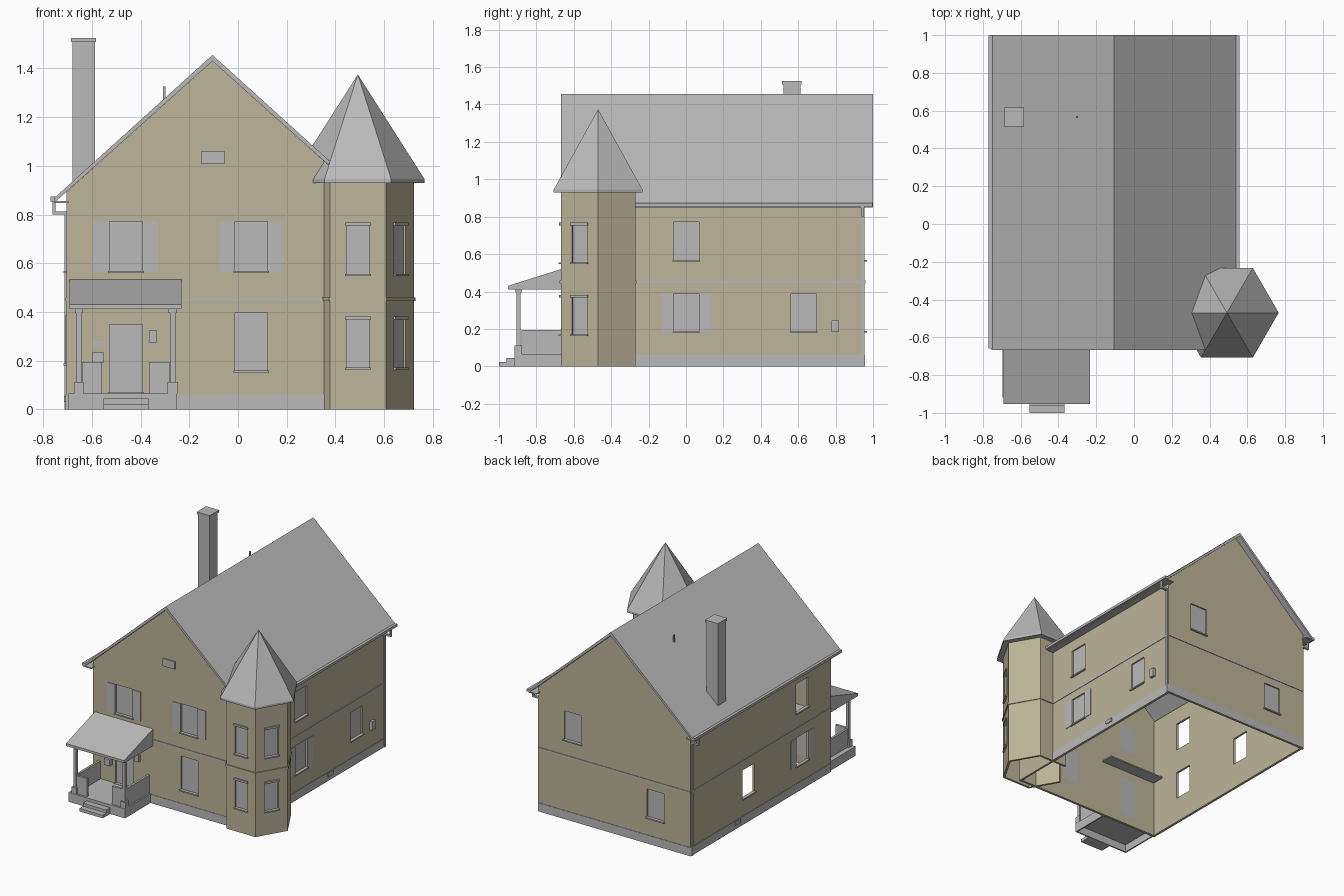
import bpy, bmesh
from math import radians, sin, cos
from mathutils import Matrix, Vector

cube = bpy.data.objects.get("Cube")
if cube:
    bpy.data.objects.remove(cube, do_unlink=True)


def material(name, rgb):
    m = bpy.data.materials.new(name)
    m.use_nodes = True
    m.diffuse_color = (*rgb, 1)
    m.node_tree.nodes["Principled BSDF"].inputs["Base Color"].default_value = (*rgb, 1)
    return m


GREY = material("mid grey", (0.49, 0.49, 0.49))
BEIGE = material("beige siding", (0.51, 0.46, 0.32))
WORLD = Matrix.Identity(4)


def finish(name, bm, mat):
    mesh = bpy.data.meshes.new(name)
    bm.to_mesh(mesh)
    bm.free()
    mesh.materials.append(mat)
    ob = bpy.data.objects.new(name, mesh)
    bpy.context.scene.collection.objects.link(ob)
    return ob


def side(angle, dist, cx=0, cy=0):
    """Wall frame: u runs along the wall, v is up, w points outward."""
    return (Matrix.Translation((cx, cy, 0)) @ Matrix.Rotation(radians(angle), 4, 'Z')
            @ Matrix.Translation((0, -dist, 0)) @ Matrix.Rotation(radians(90), 4, 'X'))


def box(name, u, v, w, frame=WORLD, mat=GREY):
    bm = bmesh.new()
    bmesh.ops.create_cube(bm, size=1)
    for p in bm.verts:
        p.co = frame @ Vector([(a + b) / 2 + c * (b - a) for (a, b), c in zip((u, v, w), p.co)])
    return finish(name, bm, mat)


def prism(name, profile, start, end, frame):
    """Extrude a profile in the frame's u-v plane from w=start to w=end."""
    bm = bmesh.new()
    face = bm.faces.new([bm.verts.new(frame @ Vector((u, v, start))) for u, v in profile])
    out = bmesh.ops.extrude_face_region(bm, geom=[face])["geom"]
    shift = frame.to_3x3() @ Vector((0, 0, end - start))
    bmesh.ops.translate(bm, vec=shift, verts=[g for g in out if isinstance(g, bmesh.types.BMVert)])
    bmesh.ops.recalc_face_normals(bm, faces=bm.faces)
    return finish(name, bm, GREY)


def wall(name, frame, outline, holes):
    """Thin wall panel with rectangular openings (u0, u1, v0, v1)."""
    bm = bmesh.new()
    for loop in [outline] + [[(a, c), (b, c), (b, d), (a, d)] for a, b, c, d in holes]:
        vs = [bm.verts.new(frame @ Vector((u, v, 0))) for u, v in loop]
        for i in range(len(vs)):
            bm.edges.new((vs[i - 1], vs[i]))
    out = frame.to_3x3() @ Vector((0, 0, 1))
    bmesh.ops.triangle_fill(bm, use_beauty=True, use_dissolve=False, edges=bm.edges[:], normal=out)
    bm.normal_update()
    bmesh.ops.reverse_faces(bm, faces=[f for f in bm.faces if f.normal.dot(out) < 0])
    ob = finish(name, bm, BEIGE)
    mod = ob.modifiers.new("thickness", 'SOLIDIFY')
    mod.thickness, mod.offset = 0.015, -1


def window(name, frame, hole, pane=True, shutters=False, lintel=False):
    a, b, c, d = hole
    if pane:
        box(name + "_pane", (a, b), (c, d), (-0.015, -0.01), frame)
    box(name + "_sill", (a - 0.006, b + 0.006), (c - 0.006, c + 0.003), (-0.01, 0.012), frame)
    if lintel:
        box(name + "_lintel", (a - 0.006, b + 0.006), (d - 0.002, d + 0.012), (-0.01, 0.01), frame)
    if shutters:
        for tag, lo, hi in (("a", a - 0.065, a), ("b", b, b + 0.065)):
            box(name + "_shutter_" + tag, (lo, hi), (c, d), (0, 0.004), frame)


UP, LOW = (0.566, 0.771), (0.186, 0.388)
EAVE, TOP, MID = 0.892, 1.43, -0.105
front, right, back, left = side(0, 0.627), side(90, 0.495), side(180, 0.955), side(270, 0.705)
DOOR = (-0.528, -0.392, 0.066, 0.348)


def gable(lo, hi):
    return [(lo, 0), (hi, 0), (hi, EAVE), ((lo + hi) / 2, TOP), (lo, EAVE)]


def rect(lo, hi):
    return [(lo, 0), (hi, 0), (hi, EAVE), (lo, EAVE)]


# House walls: frame, outline, windows as (hole, pane, shutters)
walls = {
    "front": (front, gable(-0.705, 0.495), [
        ((-0.528, -0.392, *UP), True, True), ((-0.012, 0.122, *UP), True, True),
        ((-0.012, 0.122, 0.156, 0.398), True, False), (DOOR, True, False)]),
    "right": (right, rect(-0.627, 0.955), [
        ((-0.066, 0.07, *UP), True, False), ((-0.066, 0.07, *LOW), True, True),
        ((0.562, 0.697, *LOW), True, False)]),
    "back": (back, gable(-0.495, 0.705), [
        ((-0.292, -0.157, *UP), True, False), ((0.36, 0.495, *LOW), True, False)]),
    "left": (left, rect(-0.955, 0.627), [
        ((-0.37, -0.235, *LOW), False, False), ((0.235, 0.37, *LOW), False, True),
        ((0.235, 0.37, *UP), False, False)]),
}
for name, (frame, outline, wins) in walls.items():
    wall(name + "_wall", frame, outline, [w[0] for w in wins])
    for i, (hole, pane, shut) in enumerate(wins):
        part = "front_door" if hole is DOOR else f"{name}_window_{i}"
        window(part, frame, hole, pane, shut)

# Foundation strip and storey band
for name, frame, lo, hi in (("front", front, -0.705, 0.36), ("right", right, -0.28, 0.955),
                            ("back", back, -0.495, 0.705), ("left", left, -0.955, 0.627)):
    box(name + "_foundation", (lo, hi), (0, 0.061), (0, 0.003), frame)
    box(name + "_band", (lo, hi), (0.444, 0.458), (0, 0.004), frame)

# Main roof, soffits, gutters and downspouts
prism("main_roof", [(MID - 0.65, 0.867), (MID, 1.455), (MID + 0.65, 0.867),
                    (MID + 0.65, 0.848), (MID, TOP), (MID - 0.65, 0.848)], 0.667, -1.0, side(0, 0))
for name, s in (("left", -1), ("right", 1)):
    def span(a, b):
        return sorted((MID + s * a, MID + s * b))
    box(name + "_soffit", span(0.59, 0.65), (-0.66, 0.995), (0.848, 0.856))
    box(name + "_gutter", span(0.645, 0.664), (-0.66, 0.998), (0.854, 0.873))
    box(name + "_downspout", span(0.598, 0.608), (0.935, 0.952), (0, 0.81))
    box(name + "_downspout_elbow", span(0.6, 0.655), (0.935, 0.952), (0.8, 0.812))
    box(name + "_downspout_drop", span(0.645, 0.656), (0.935, 0.952), (0.8, 0.855))

# Chimney and vent pipe
box("chimney", (-0.68, -0.588), (0.52, 0.611), (0.9, 1.515))
box("chimney_cap", (-0.685, -0.583), (0.513, 0.618), (1.508, 1.525))
box("vent_pipe", (-0.307, -0.297), (0.562, 0.572), (1.23, 1.325))

# Hexagonal tower
TX, TY, APO, HALF = 0.492, -0.47, 0.199, 0.1149
for i, angle in enumerate((300, 0, 60, 120, 180)):
    frame = side(angle, APO, TX, TY)
    holes = [(-0.046, 0.048, 0.168, 0.37), (-0.046, 0.048, 0.553, 0.756)] if i in (1, 2) else []
    wall(f"tower_wall_{i}", frame, [(-HALF, 0), (HALF, 0), (HALF, 0.935), (-HALF, 0.935)], holes)
    box(f"tower_band_{i}", (-HALF - 0.003, HALF + 0.003), (0.444, 0.46), (0, 0.006), frame, BEIGE)
    for j, hole in enumerate(holes):
        window(f"tower_window_{i}_{j}", frame, hole, lintel=True)

# Tower roof: short rim and six-sided spire
bm = bmesh.new()
rim = bm.faces.new([bm.verts.new((TX + 0.274 * cos(radians(a)), TY + 0.274 * sin(radians(a)), 0.93))
                    for a in range(0, 360, 60)])
ext = bmesh.ops.extrude_face_region(bm, geom=[rim])["geom"]
upper = [g for g in ext if isinstance(g, bmesh.types.BMVert)]
bmesh.ops.translate(bm, verts=upper, vec=(0, 0, 0.015))
cap = [g for g in ext if isinstance(g, bmesh.types.BMFace)]
bmesh.ops.poke(bm, faces=cap)["verts"][0].co.z = 1.375
bmesh.ops.recalc_face_normals(bm, faces=bm.faces)
finish("tower_roof", bm, GREY)

# Porch: open-bottomed base, steps, lean-to roof with flat ceiling
box("porch_floor", (-0.697, -0.25), (-0.918, -0.627), (0.055, 0.066))
box("porch_front_skirt", (-0.697, -0.25), (-0.918, -0.908), (0, 0.06))
for name, x in (("left", -0.26), ("right", -0.697)):
    box(f"porch_{name}_skirt", (x, x + 0.01), (-0.912, -0.627), (0, 0.06))
box("lower_step", (-0.553, -0.368), (-1.0, -0.955), (0, 0.022))
box("upper_step", (-0.553, -0.368), (-0.96, -0.918), (0, 0.044))
prism("porch_roof", [(-0.953, 0.414), (-0.953, 0.43), (-0.625, 0.533), (-0.625, 0.414)],
      -0.692, -0.232, side(90, 0))
box("porch_ceiling", (-0.692, -0.232), (-0.95, -0.52), (0.411, 0.42))

# Porch columns and solid railings, mirrored about the porch centre
for name, s in (("left", 1), ("right", -1)):
    x = -0.461 + s * 0.1925
    box(f"porch_{name}_column", (x - 0.011, x + 0.011), (-0.907, -0.885), (0.1, 0.412))
    box(f"porch_{name}_column_base", (x - 0.02, x + 0.02), (-0.916, -0.876), (0.066, 0.112))
    box(f"porch_{name}_column_cap", (x - 0.016, x + 0.016), (-0.912, -0.88), (0.396, 0.412))
    box(f"porch_{name}_side_rail", (x - 0.008, x + 0.008), (-0.88, -0.627), (0.066, 0.195))
    box(f"porch_{name}_front_rail", sorted((x - s * 0.012, x - s * 0.095)), (-0.904, -0.888), (0.066, 0.195))

# Small wall fittings
box("mailbox", (-0.597, -0.553), (0.19, 0.236), (0, 0.03), front)
box("house_plate", (-0.598, -0.548), (0.262, 0.28), (0, 0.004), front)
box("porch_lamp", (-0.365, -0.333), (0.274, 0.324), (0, 0.02), front)
box("attic_vent", (-0.15, -0.056), (1.007, 1.06), (0, 0.009), front)
box("meter_box", (0.779, 0.817), (0.183, 0.244), (0, 0.02), right)
box("right_basement_vent", (0.3, 0.36), (0.03, 0.055), (0, 0.01), right)
box("left_basement_vent", (-0.46, -0.4), (0.03, 0.055), (0, 0.01), left)
